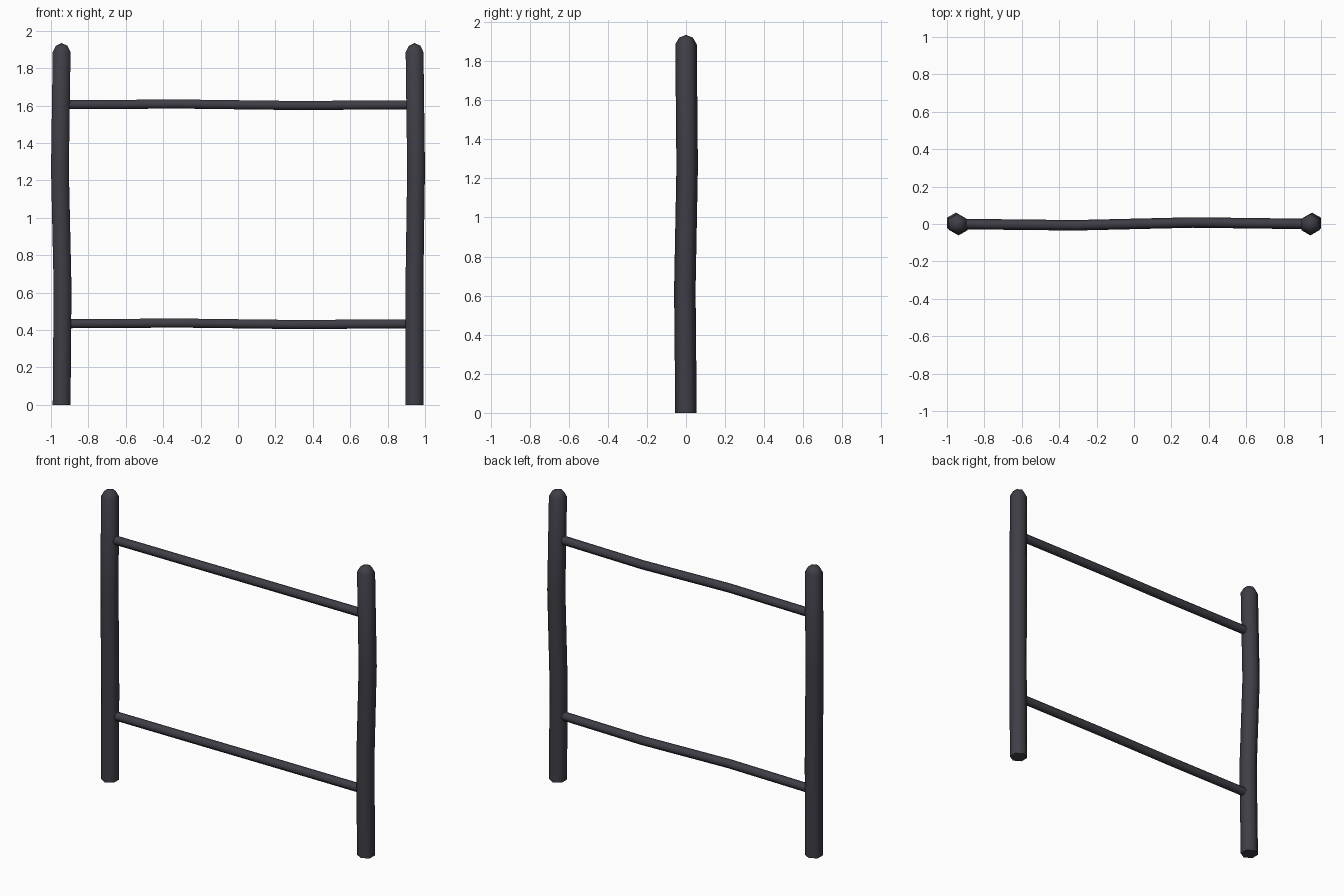
import bpy, bmesh, math
from mathutils import Vector

if "Cube" in bpy.data.objects:
    bpy.data.objects.remove(bpy.data.objects["Cube"])

iron = bpy.data.materials.new("dark iron")
iron.diffuse_color = (0.05, 0.048, 0.062, 1)
iron.use_nodes = True
iron.node_tree.nodes["Principled BSDF"].inputs["Base Color"].default_value = iron.diffuse_color


def hex_tube(name, rings, axis, tip=None):
    """Six-sided tube through (centre, radius) rings, optionally closed by a tip."""
    bm = bmesh.new()
    y = Vector((0, 1, 0))
    side = Vector((1, 0, 0)) if axis == 'Z' else Vector((0, 0, 1))
    loops = []
    for c, r in rings:
        loops.append([bm.verts.new(Vector(c) + r * (y * math.cos(a) + side * math.sin(a)))
                      for a in (math.pi / 3 * i for i in range(6))])
    for a, b in zip(loops, loops[1:]):
        for i in range(6):
            j = (i + 1) % 6
            bm.faces.new((a[i], a[j], b[j], b[i]))
    bm.faces.new(loops[0])
    if tip:
        t = bm.verts.new(tip)
        for i in range(6):
            bm.faces.new((loops[-1][i], loops[-1][(i + 1) % 6], t))
    else:
        bm.faces.new(loops[-1])
    bmesh.ops.recalc_face_normals(bm, faces=bm.faces)
    me = bpy.data.meshes.new(name)
    bm.to_mesh(me)
    bm.free()
    me.materials.append(iron)
    ob = bpy.data.objects.new(name, me)
    bpy.context.collection.objects.link(ob)
    bpy.ops.object.select_all(action='DESELECT')
    ob.select_set(True)
    bpy.context.view_layer.objects.active = ob
    bpy.ops.object.shade_smooth_by_angle(angle=math.radians(65))
    return ob


# slightly crooked posts with rounded tips
for name, x, low, high in (("left_post", -0.943, -0.938, -0.952),
                           ("right_post", 0.944, 0.943, 0.952)):
    hex_tube(name, [((x, 0, 0), 0.055), ((low, -0.006, 0.63), 0.055),
                    ((high, 0.006, 1.26), 0.055), ((x, 0, 1.885), 0.055),
                    ((x, 0, 1.92), 0.035)], 'Z', (x, 0, 1.934))

# slightly bent rails, ends buried in the posts
for name, z in (("lower_rail", 0.433), ("upper_rail", 1.604)):
    hex_tube(name, [((-0.943, 0, z), 0.028), ((-0.315, -0.007, z + 0.004), 0.028),
                    ((0.315, 0.008, z - 0.004), 0.028), ((0.943, 0, z), 0.028)], 'X')
